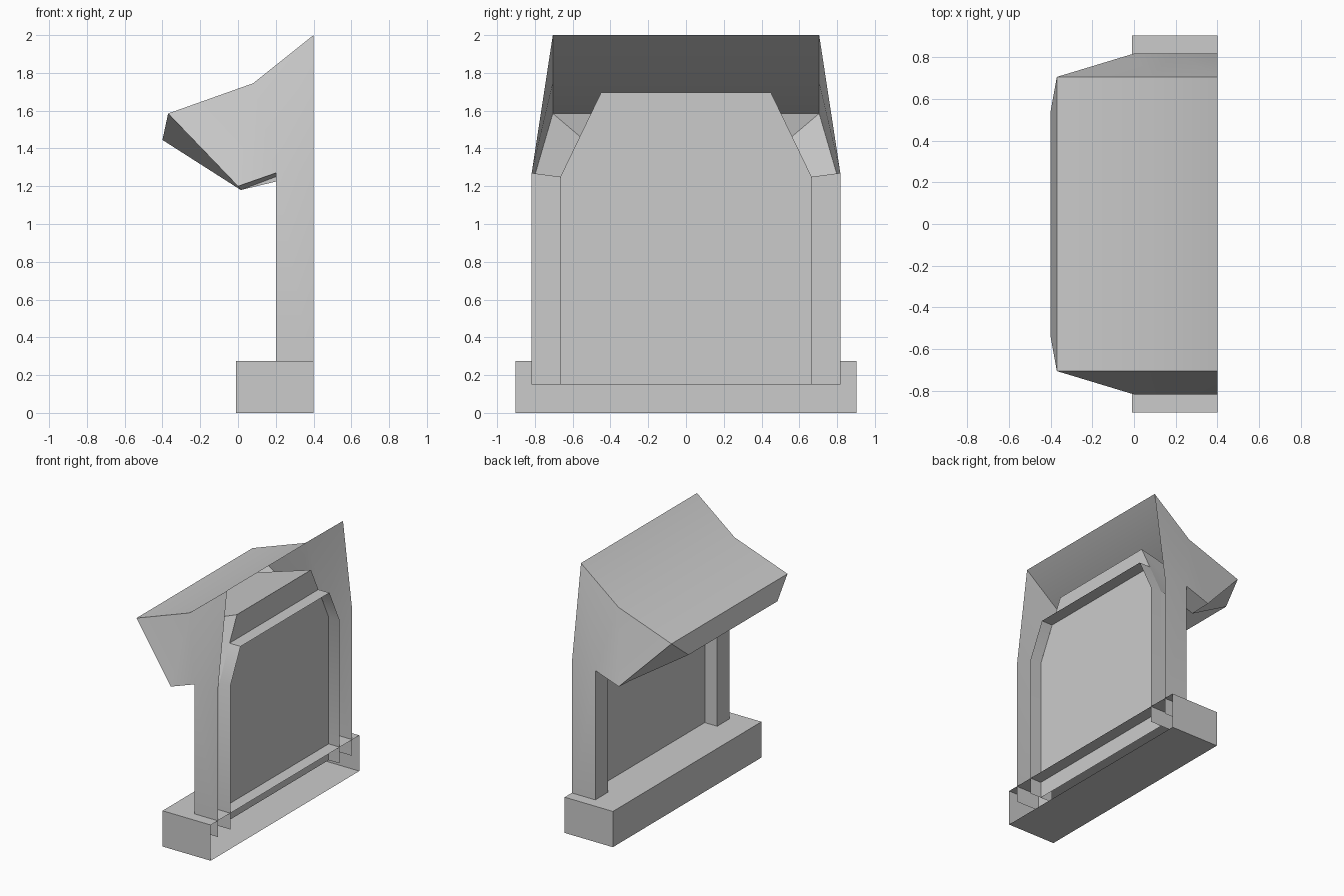
import bpy, bmesh, math
from mathutils import Matrix, Vector

if "Cube" in bpy.data.objects:
    bpy.data.objects.remove(bpy.data.objects["Cube"])

# One flat grey for everything
grey = bpy.data.materials.new("plain_grey")
grey.use_nodes = True
colour = (0.6, 0.6, 0.6, 1)
grey.diffuse_color = colour
grey.node_tree.nodes["Principled BSDF"].inputs["Base Color"].default_value = colour


def build_half(name, points, faces, up_face):
    """Build the +y half from named points, mirror it; a trailing 0 means the point on y = 0."""
    bm = bmesh.new()
    verts = {}

    def vert(key):
        if key not in verts:
            x, y, z = points[key.rstrip("0")]
            verts[key] = bm.verts.new((x, 0 if key.endswith("0") else y, z))
        return verts[key]

    for face in faces:
        bm.faces.new([vert(k) for k in face.split()])
    bmesh.ops.mirror(bm, geom=bm.verts[:] + bm.edges[:] + bm.faces[:],
                     matrix=Matrix.Identity(4), merge_dist=0.001, axis='Y')
    bmesh.ops.recalc_face_normals(bm, faces=bm.faces[:])
    # The shell is open at +x, so settle its outside by one face that must look up
    target = Vector(up_face)
    top = min(bm.faces, key=lambda f: (f.calc_center_median() - target).length)
    if top.normal.z < 0:
        bmesh.ops.reverse_faces(bm, faces=bm.faces[:])
    mesh = bpy.data.meshes.new(name)
    bm.to_mesh(mesh)
    bm.free()
    mesh.materials.append(grey)
    obj = bpy.data.objects.new(name, mesh)
    bpy.context.collection.objects.link(obj)
    bpy.ops.object.select_all(action='DESELECT')
    obj.select_set(True)
    bpy.context.view_layer.objects.active = obj
    bpy.ops.object.shade_smooth_by_angle(angle=math.radians(30))
    return obj


# Canopy, pillars and recessed panel as one folded sheet, open at the wall side
panel_x, foot_z = 0.306, 0.15
shell_points = {
    "brow": (-0.37, 0.705, 1.585), "bend": (0.08, 0.705, 1.745), "ridge": (0.4, 0.705, 2.0),
    "chin": (0.0, 0.817, 1.2), "shoulder": (0.2, 0.817, 1.27), "foot": (0.2, 0.817, foot_z),
    "wall_foot": (0.4, 0.817, foot_z), "wall_shoulder": (0.4, 0.817, 1.27),
    "in_brow": (-0.4, 0.54, 1.445), "in_chin": (0.015, 0.665, 1.18),
    "in_shoulder": (0.2, 0.665, 1.25), "in_foot": (0.2, 0.665, foot_z),
    "panel_foot": (panel_x, 0.665, foot_z), "panel_side": (panel_x, 0.665, 1.25),
    "panel_top": (panel_x, 0.45, 1.695),
}
shell_faces = [
    # roof
    "brow brow0 bend0 bend", "bend bend0 ridge0 ridge",
    # outer side
    "brow bend chin", "chin bend shoulder", "shoulder bend ridge wall_shoulder",
    "shoulder wall_shoulder wall_foot foot",
    # front lip, underside rim and pillar front
    "brow in_brow in_brow0 brow0", "brow chin in_chin in_brow",
    "chin shoulder in_shoulder in_chin", "shoulder foot in_foot in_shoulder",
    # soffit and inner sides
    "in_brow panel_top panel_top0 in_brow0", "in_brow in_chin panel_top",
    "in_chin panel_side panel_top", "in_chin in_shoulder panel_side",
    "in_shoulder in_foot panel_foot panel_side",
    # recessed panel
    "panel_foot panel_foot0 panel_top0 panel_top panel_side",
]
build_half("canopy_and_pillars", shell_points, shell_faces, (0.24, 0.35, 1.87))

# Frame running from the panel back to the wall
frame_points = {}
for tag, x in (("p", panel_x), ("w", 0.4)):
    frame_points[tag + "_foot"] = (x, 0.665, foot_z)
    frame_points[tag + "_side"] = (x, 0.665, 1.25)
    frame_points[tag + "_top"] = (x, 0.54, 1.51)
build_half("panel_frame", frame_points,
           ["p_foot w_foot w_side p_side", "p_side w_side w_top p_top",
            "p_top w_top w_top0 p_top0"], (0.35, 0.27, 1.51))

# Base plinth, open at the wall side
base_points = {
    "ft": (-0.01, 0.903, 0.275), "fb": (-0.01, 0.903, 0.0),
    "wt": (0.4, 0.903, 0.275), "wb": (0.4, 0.903, 0.0),
}
build_half("base_plinth", base_points,
           ["ft ft0 wt0 wt", "fb wb wb0 fb0", "ft fb fb0 ft0", "ft wt wb fb"],
           (0.2, 0.45, 0.275))
